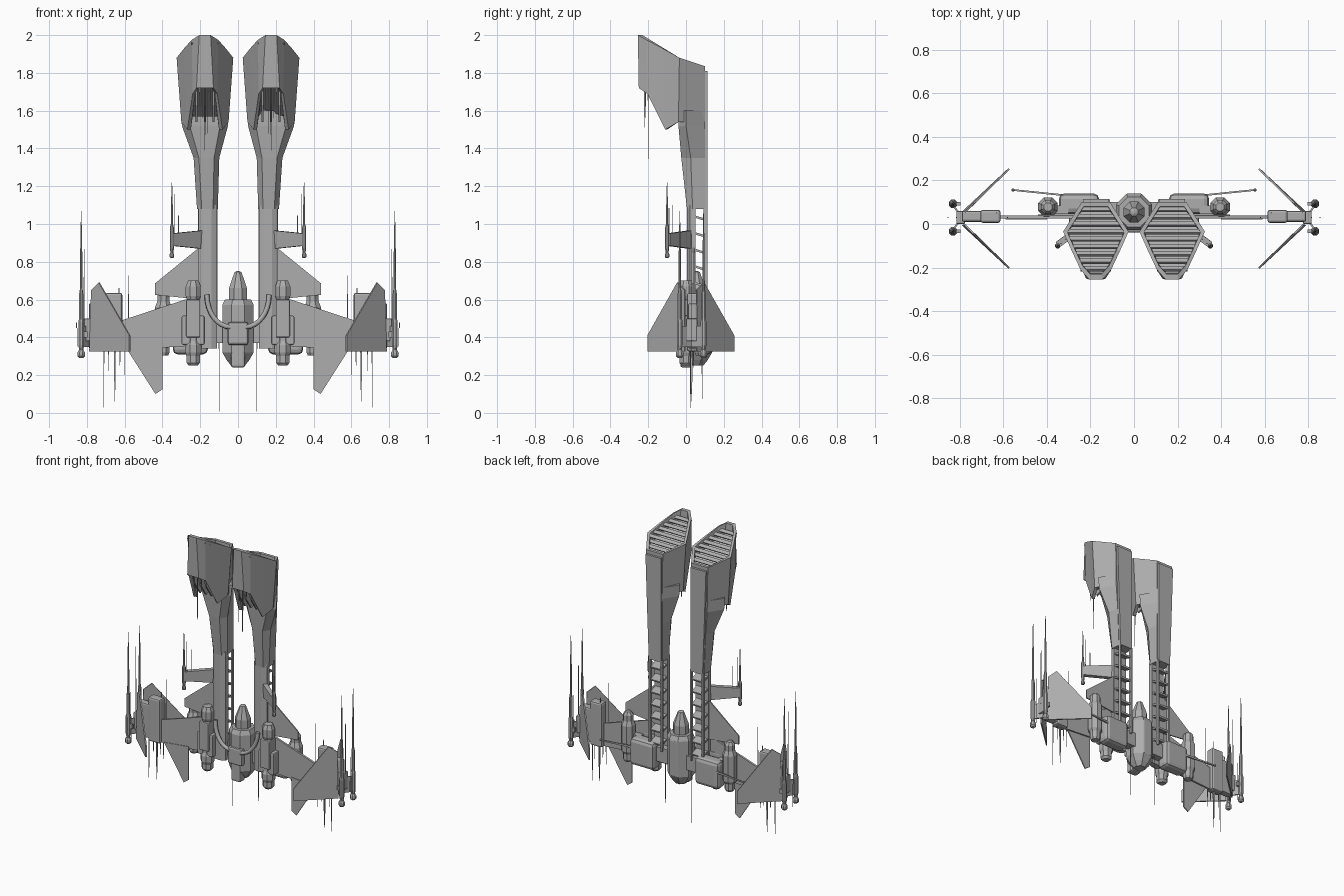
import bpy, bmesh, math
from mathutils import Vector, Matrix

if "Cube" in bpy.data.objects:
    bpy.data.objects.remove(bpy.data.objects["Cube"], do_unlink=True)

hull = bpy.data.materials.new("hull_grey")
hull.use_nodes = True
GREY = (0.42, 0.42, 0.42, 1)
hull.diffuse_color = GREY
hull.node_tree.nodes["Principled BSDF"].inputs["Base Color"].default_value = GREY


def finish(bm, name, both=True, bevel=0):
    """Turn a bmesh into an object, mirrored to the other side if wanted."""
    bmesh.ops.recalc_face_normals(bm, faces=bm.faces)
    me = bpy.data.meshes.new(name)
    bm.to_mesh(me)
    bm.free()
    me.materials.append(hull)
    ob = bpy.data.objects.new(name, me)
    bpy.context.collection.objects.link(ob)
    if bevel:
        b = ob.modifiers.new("bevel", "BEVEL")
        b.width, b.segments = bevel, 2
    if both:
        ob.modifiers.new("mirror", "MIRROR")
    return ob


def add_box(bm, x0, x1, y0, y1, z0, z1, tilt=0):
    c = Vector(((x0 + x1) / 2, (y0 + y1) / 2, (z0 + z1) / 2))
    m = Matrix.Translation(c) @ Matrix.Rotation(tilt, 4, "X") @ Matrix.Diagonal((x1 - x0, y1 - y0, z1 - z0, 1))
    bmesh.ops.create_cube(bm, size=1, matrix=m)


def box(name, *dims, both=True, bevel=0):
    bm = bmesh.new()
    add_box(bm, *dims)
    return finish(bm, name, both, bevel)


def add_loft(bm, rings):
    """Bridge closed loops that have equal point counts and cap the ends."""
    loops = [[bm.verts.new(p) for p in r] for r in rings]
    n = len(loops[0])
    for a, b in zip(loops, loops[1:]):
        for i in range(n):
            bm.faces.new((a[i], a[(i + 1) % n], b[(i + 1) % n], b[i]))
    bm.faces.new(loops[0])
    bm.faces.new(loops[-1])


def add_turned(bm, x, y, profile, sides=8):
    """Vertical turned shape from (radius, z) pairs."""
    add_loft(bm, [[(x + r * math.cos(math.tau * (i + .5) / sides),
                    y + r * math.sin(math.tau * (i + .5) / sides), z)
                   for i in range(sides)] for r, z in profile])


def turned(name, x, y, profile, sides=8, both=True):
    bm = bmesh.new()
    add_turned(bm, x, y, profile, sides)
    return finish(bm, name, both)


def plate(name, pts, thick):
    """Thin sheet through planar points, thickened along a given vector."""
    bm = bmesh.new()
    t = Vector(thick)
    add_loft(bm, [[Vector(p) - t for p in pts], [Vector(p) + t for p in pts]])
    return finish(bm, name)


def ring(half, cx):
    """Closed loop from the points of one half, front to back."""
    return [(cx + x, y, z) for x, y, z in half] + [(cx - x, y, z) for x, y, z in reversed(half)]


def shrink(half, s, dz):
    return [(x * s, -.06 + (y + .06) * s, z + dz) for x, y, z in half]


# Intake heads: open recess above, scooped hollow below
CX = .175
top = [(.03, -.255, 2), (.07, -.21, 1.975), (.11, -.125, 1.93), (.15, -.035, 1.88), (.065, .1, 1.835)]
low = [(.045, -.25, 1.72), (.065, -.205, 1.69), (.093, -.11, 1.5), (.125, -.04, 1.54), (.06, .1, 1.54)]
bm = bmesh.new()
add_loft(bm, [ring(h, CX) for h in (shrink(top, .85, -.07), shrink(top, .87, 0), top, low,
                                    shrink(low, .8, 0), shrink(low, .7, .07))])
finish(bm, "intake_head")

# Louvres across each intake
bm = bmesh.new()
for i in range(9):
    y = -.205 + i * .034
    w = (.068 + (y + .21) * .38) if y < -.035 else (.13 - (y + .035) * .62)
    z = 1.86 - (y + .0) * .52 - .012
    add_box(bm, CX - w, CX + w, y - .011, y + .011, z - .008, z + .004, -.75)
finish(bm, "intake_louvres")

# Tapering towers and their slim lower columns
bm = bmesh.new()
rings = []
for z, cx, wf, yf, w, ym, wb in ((1.6, .175, .08, -.04, .128, 0, .06), (1.52, .175, .08, -.04, .122, 0, .06),
                                 (1.35, .167, .04, -.025, .068, .025, .055), (1.08, .162, .03, .005, .055, .035, .05)):
    rings.append(ring([(wf, yf, z), (w, ym, z), (wb, .1, z)], cx))
add_loft(bm, rings)
finish(bm, "tower")
bm = bmesh.new()
add_loft(bm, [ring([(.02, .005, z), (.05, .02, z), (.05, .05, z)], .16) for z in (1.1, .34)])
finish(bm, "tower_column")
bm = bmesh.new()
add_loft(bm, [[(cx + s * w, y, z) for s, y in ((-1, .09), (1, .09), (1, .115), (-1, .115))]
              for z, cx, w in ((1.81, .175, .06), (1.4, .168, .053), (1.08, .162, .047))])
finish(bm, "tower_back_plate")

# Ladder behind each column
bm = bmesh.new()
for s in (-1, 1):
    add_box(bm, .16 + s * .045 - .006, .16 + s * .045 + .006, .093, .113, .45, 1.09)
for i in range(7):
    z = 1.03 - i * .088
    add_box(bm, .117, .203, .045, .108, z - .006, z + .006, -.3)
finish(bm, "tower_ladder")

# Central fuselage with nose and front block
turned("fuselage", 0, .055, [(.04, .25), (.065, .28), (.09, .32), (.09, .57), (.075, .6)], both=False)
turned("nose_cone", 0, .055, [(.052, .58), (.052, .66), (.02, .745), (.008, .75)], both=False)
box("front_block", -.055, .055, -.04, .02, .36, .48, both=False, bevel=.012)
box("front_keel", -.037, .037, -.03, .03, .24, .37, both=False, bevel=.012)
box("fuselage_spine", -.035, .035, .12, .14, .32, .57, both=False, bevel=.005)

# Curved feed pipes from the columns to the front block
cu = bpy.data.curves.new("feed_pipe", "CURVE")
cu.dimensions = "3D"
cu.bevel_depth, cu.bevel_resolution, cu.use_fill_caps = .014, 1, True
sp = cu.splines.new("POLY")
sp.points.add(8)
for i, p in enumerate(sp.points):
    a = math.radians(90 * i / 8)
    p.co = (.04 + .125 * math.cos(a), -.015 - .015 * math.sin(a), .625 - .17 * math.sin(a), 1)
cu.materials.append(hull)
pipe = bpy.data.objects.new("feed_pipe", cu)
bpy.context.collection.objects.link(pipe)
pipe.modifiers.new("mirror", "MIRROR")

# Rear blocks and the beams joining them
box("rear_block", .16, .345, .045, .14, .31, .5, bevel=.025)
box("cross_beam", .0, .2, .04, .1, .37, .47)
box("outer_beam", .3, .4, .045, .085, .38, .5)

# Front and rear engines
turned("front_engine", .237, 0, [(.025, .25), (.038, .265), (.038, .3), (.046, .32), (.046, .36), (.036, .38),
                                 (.036, .6), (.043, .62), (.043, .67), (.03, .7)])
box("front_engine_case", .178, .298, -.03, .04, .36, .515, bevel=.008)
box("front_engine_cowl", .2, .274, -.045, .03, .4, .6, bevel=.006)
turned("rear_engine", .395, .078, [(.028, .305), (.035, .32), (.035, .36), (.048, .38), (.048, .56),
                                   (.035, .59), (.035, .63), (.02, .65)])

# Wings and swept fins
T = (0, .004, 0)
plate("wing", [(.25, .032, .61), (.63, .032, .485), (.63, .032, .33), (.25, .032, .355)], (0, .007, 0))
plate("upper_fin", [(.2, .04, .88), (.44, .04, .685), (.44, .04, .625), (.2, .04, .6)], T)
plate("lower_fin", [(.4, .025, .36), (.4, .025, .125), (.437, .025, .1), (.59, .025, .34)], T)

# Wingtip pods
box("wingtip_pod", .612, .705, .005, .065, .325, .635, bevel=.012)
box("wingtip_link", .69, .79, .01, .06, .34, .58, bevel=.01)
box("wingtip_mount", .775, .815, -.0, .06, .38, .5, bevel=.006)

# Slanted tip fins, one forward and one back
for name, y0, y1 in (("front_tip_fin", -.005, -.202), ("rear_tip_fin", .055, .253)):
    pts = [(x, y0 + (y1 - y0) * t, z) for t, x, z in
           ((0, .785, .325), (0, .775, .65), (.2, .735, .69), (1, .573, .41), (1, .573, .325))]
    plate(name, pts, (.003, math.copysign(.003, y1), 0))

# Wingtip lances
bm = bmesh.new()
for y in (-.033, .093):
    add_turned(bm, .83, y, [(.012, .29), (.021, .3), (.021, .32), (.012, .335), (.017, .36), (.017, .48),
                            (.012, .5), (.012, .63), (.007, .66), (.006, .85), (.0015, 1.07)])
    add_box(bm, .797, .832, y - .008, y + .008, .4, .43)
    add_loft(bm, [[(x, yy, z) for x, yy in ((.79, .02), (.79, .04), (.835, y + .006), (.835, y - .006))]
                  for z in (.35, .46)])
finish(bm, "wingtip_lances")

# Tower side arms with lances
plate("side_arm", [(.2, .015, .965), (.205, .015, .87), (.35, -.095, .885), (.35, -.095, .95)], (.009, .012, 0))
turned("side_lance", .35, -.1, [(.008, .82), (.013, .825), (.013, .84), (.008, .85), (.012, .87), (.012, .98),
                                (.006, 1), (.005, 1.1), (.0015, 1.22)])

# Rear side booms with ball tips
plate("rear_boom", [(.3, .13, .43), (.555, .156, .43), (.555, .156, .438), (.3, .13, .445)], T)
bm = bmesh.new()
bmesh.ops.create_icosphere(bm, subdivisions=1, radius=.009, matrix=Matrix.Translation((.555, .156, .434)))
finish(bm, "boom_tip")

# Antenna needles: x, y, thick end z, tip z, radius
bm = bmesh.new()
for x, y, z0, z1, r in ((.1, .085, .45, 0, .003), (.71, .025, .34, .025, .003), (.652, .03, .34, .06, .007),
                        (.6, .03, .34, .2, .003), (.625, .03, .34, .24, .004), (.685, .04, .34, .22, .003),
                        (.58, .03, .45, .78, .003), (.63, .05, .6, .69, .003), (.85, .03, .45, .29, .002),
                        (.855, .03, .45, .62, .002), (.815, .03, .45, .95, .003), (.315, -.07, .92, 1.1, .003),
                        (.335, -.09, .92, 1.16, .003), (.175, -.2, 1.78, 1.345, .004), (.16, -.22, 1.78, 1.48, .004),
                        (.19, -.215, 1.78, 1.56, .005), (.145, -.2, 1.78, 1.6, .005), (.205, -.2, 1.78, 1.62, .005)):
    add_turned(bm, x, y, [(r, z0), (r * .8, (z0 + z1) / 2), (.001, z1)], 4)
finish(bm, "antenna_needles")

# Hanging vanes inside the lower head hollow
for dx in (-.045, 0, .045):
    plate("head_vane", [(CX + dx, -.2, 1.74), (CX + dx, -.17, 1.63), (CX + dx, -.11, 1.54),
                        (CX + dx, -.05, 1.56), (CX + dx, -.05, 1.72)], (.006, 0, 0))
